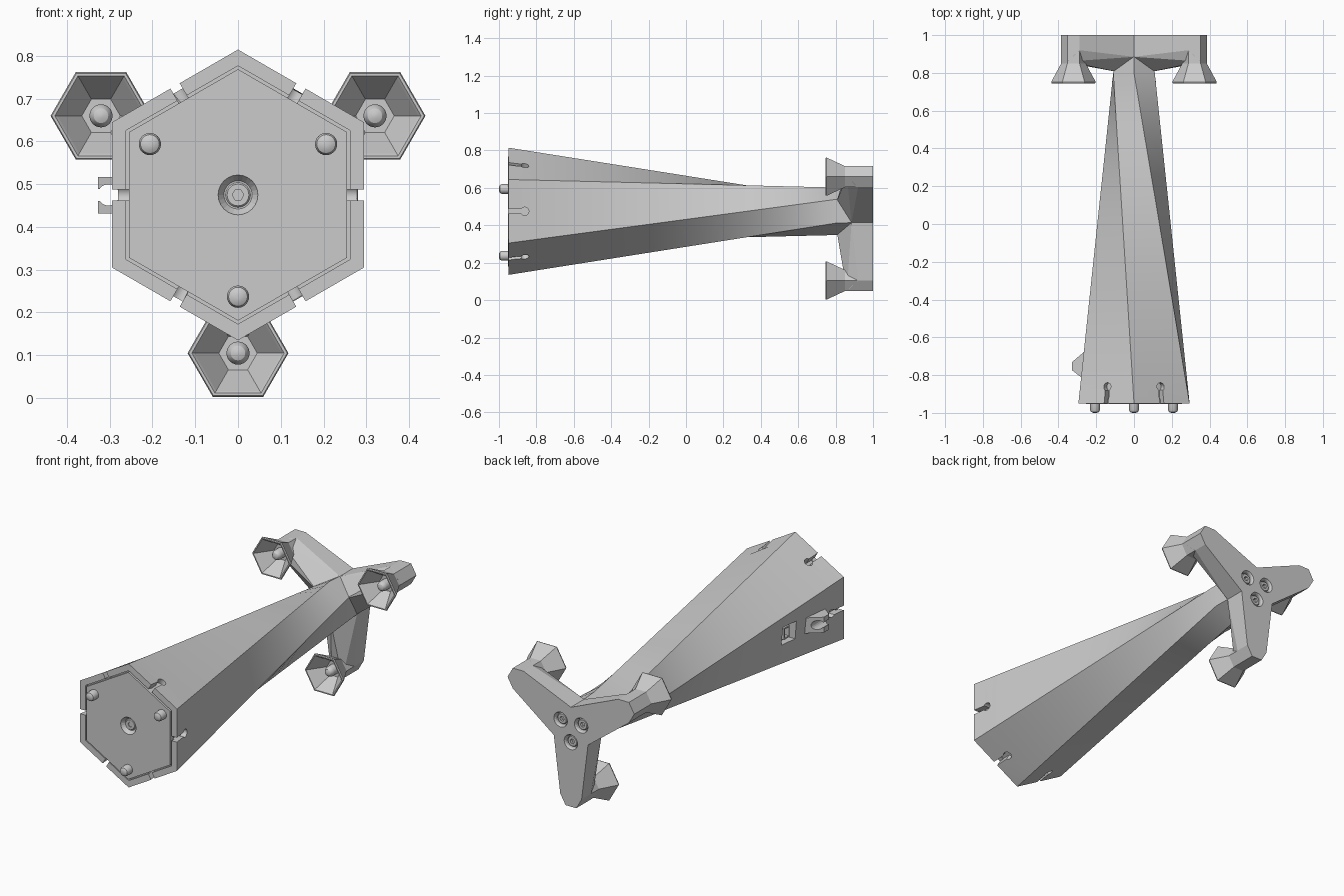
import bpy, bmesh
from math import sin, cos, radians
from mathutils import Vector, Matrix

if "Cube" in bpy.data.objects:
    bpy.data.objects.remove(bpy.data.objects["Cube"])

CZ = 0.475                      # height of the long axis
GREEN = bpy.data.materials.new("green_board")
GREEN.diffuse_color = (0.05, 0.45, 0.12, 1)
GREEN.use_nodes = True
GREEN.node_tree.nodes["Principled BSDF"].inputs["Base Color"].default_value = GREEN.diffuse_color


def finish(name, bm, smooth=False):
    bmesh.ops.recalc_face_normals(bm, faces=bm.faces)
    me = bpy.data.meshes.new(name)
    bm.to_mesh(me)
    bm.free()
    ob = bpy.data.objects.new(name, me)
    bpy.context.collection.objects.link(ob)
    if smooth:
        smooth_obj(ob)
    return ob


def smooth_obj(ob):
    bpy.ops.object.select_all(action='DESELECT')
    ob.select_set(True)
    bpy.context.view_layer.objects.active = ob
    bpy.ops.object.shade_smooth_by_angle(angle=radians(30))


def loft(name, rings, smooth=False):
    """Skin a list of equal-length point rings and cap both ends."""
    bm = bmesh.new()
    vs = [[bm.verts.new(p) for p in ring] for ring in rings]
    n = len(vs[0])
    for a, b in zip(vs, vs[1:]):
        for i in range(n):
            bm.faces.new((a[i], a[(i + 1) % n], b[(i + 1) % n], b[i]))
    bm.faces.new(vs[0])
    bm.faces.new(vs[-1])
    return finish(name, bm, smooth)


def ring(y, r, n=6, rot=0, cx=0, cz=CZ):
    return [Vector((cx + r * cos(radians(rot + 360 * i / n)), y,
                    cz + r * sin(radians(rot + 360 * i / n)))) for i in range(n)]


def lathe(name, prof, n=24, rot=0, cx=0, cz=CZ, smooth=True):
    """Turn (y, radius) points about an axis parallel to y."""
    return loft(name, [ring(y, r, n, rot, cx, cz) for y, r in prof], smooth)


def box(name, lo, hi):
    bm = bmesh.new()
    lo, hi = Vector(lo), Vector(hi)
    bmesh.ops.create_cube(bm, size=1, matrix=Matrix.Translation((lo + hi) / 2)
                          @ Matrix.Diagonal((*(hi - lo), 1)))
    return finish(name, bm)


def spin(ob, deg):
    """Rotate an object's mesh about the long axis."""
    ob.data.transform(Matrix.Translation((0, 0, CZ)) @ Matrix.Rotation(-radians(deg), 4, 'Y')
                      @ Matrix.Translation((0, 0, -CZ)))
    return ob


def cut(ob, *cutters):
    for c in cutters:
        c.hide_render = True
        m = ob.modifiers.new("cut", 'BOOLEAN')
        m.operation, m.solver, m.object = 'DIFFERENCE', 'EXACT', c
    bpy.context.view_layer.update()
    dg = bpy.context.evaluated_depsgraph_get()
    me = bpy.data.meshes.new_from_object(ob.evaluated_get(dg))
    ob.modifiers.clear()
    ob.data = me
    for c in cutters:
        bpy.data.objects.remove(c)


def polar(r, deg):
    return r * cos(radians(deg)), CZ + r * sin(radians(deg))


def screw(name, cx, cz, y, d, r):
    """Rounded screw head with a hex socket; d is the outward y direction."""
    s = lathe(name, [(y - d * 0.03, r), (y - d * 0.005, r), (y, r * 0.85)], cx=cx, cz=cz)
    cut(s, lathe("socket", [(y - d * 0.015, r * 0.45), (y + d * 0.01, r * 0.45)], 6, 0, cx, cz, False))


# twisted hexagonal body: each corner runs straight to one 60 degrees further round
front, back = ring(-0.95, 0.34, rot=30), ring(0.80, 0.127, rot=90)
rings = [[a.lerp(b, k / 24) for a, b in zip(front, back)] for k in range(25)]
rings.append(ring(0.90, 0.12, rot=90))
body = loft("twisted_body", rings)

# six keyhole slots, the front plate recess and the socket opening
cutters = [lathe("recess", [(-0.97, 0.302), (-0.93, 0.302)], 6, 30, smooth=False)]
for k in range(6):
    cutters.append(spin(box("slot", (0.25, -0.97, CZ - 0.0125), (0.33, -0.86, CZ + 0.0125)), 60 * k))
    hole = lathe("slot_end", [(-0.33, 0.022), (-0.25, 0.022)], 20, cz=0, smooth=False)
    hole.data.transform(Matrix.Translation((0, -0.862, CZ)) @ Matrix.Rotation(radians(90), 4, 'Z'))
    cutters.append(spin(hole, 60 * k))
cutters.append(box("opening", (-0.33, -0.60, CZ - 0.05), (-0.17, -0.50, CZ + 0.05)))
cut(body, *cutters)
smooth_obj(body)

# circuit board and socket inside the opening
board = box("circuit_board", (-0.20, -0.599, CZ - 0.049), (-0.19, -0.501, CZ + 0.049))
board.data.materials.append(GREEN)
port = box("port", (-0.228, -0.575, CZ - 0.032), (-0.195, -0.525, CZ + 0.032))
cut(port, box("port_hole", (-0.24, -0.567, CZ - 0.024), (-0.205, -0.533, CZ + 0.024)))

# front plate with countersunk screw
plate = lathe("front_plate", [(-0.953, 0.294), (-0.925, 0.294)], 6, 30, smooth=False)
cut(plate, lathe("countersink", [(-0.96, 0.048), (-0.950, 0.046), (-0.932, 0.033)], smooth=False))
screw("plate_screw", 0, CZ, -0.936, -1, 0.030)

# three rounded studs on the plate
for a in (30, 150, 270):
    x, z = polar(0.238, a)
    lathe("front_stud", [(-0.94, 0.026), (-0.985, 0.026), (-0.994, 0.022),
                         (-0.999, 0.013), (-1.0, 0.004)], cx=x, cz=z)

# cable clip on the left face
wedge = [(-0.25, -0.835), (-0.327, -0.775), (-0.327, -0.73), (-0.25, -0.665)]
clip = loft("cable_clip", [[(x, y, z) for x, y in wedge] for z in (0.432, 0.517)])
cut(clip, lathe("channel", [(-0.9, 0.025), (-0.6, 0.025)], 20, cx=-0.303, smooth=False),
    box("mouth", (-0.36, -0.9, CZ - 0.014), (-0.303, -0.6, CZ + 0.014)))

# rear stand: three arms tiling 120 degrees each, with a hex cup at every tip
for a in (30, 150, 270):
    pts = [(0, 0, 1.0), (0, 0, 0.80), (0.10, 0, 0.805), (0.31, 0, 0.868)]
    for s in (-1, 1):
        pts += [(0.06, s * 0.104, 1.0), (0.06, s * 0.104, 0.885)]
    for k in range(6):
        u, w = 0.37 + 0.065 * cos(radians(30 + 60 * k)), 0.065 * sin(radians(30 + 60 * k))
        pts.append((u, w, 1.0))
        pts.append((u, w, 0.92 if u < 0.38 else 0.86))
    bm = bmesh.new()
    for u, w, y in pts:
        bm.verts.new((u, y, CZ + w))
    h = bmesh.ops.convex_hull(bm, input=bm.verts)
    bmesh.ops.delete(bm, geom=list({v for v in h["geom_interior"] if isinstance(v, bmesh.types.BMVert)}),
                     context='VERTS')
    bmesh.ops.dissolve_limit(bm, angle_limit=radians(1), verts=bm.verts, edges=bm.edges)
    arm = spin(finish("stand_arm", bm), a)

    # counterbored screw near the hub
    x, z = polar(0.072, a)
    cut(arm, lathe("bore", [(0.965, 0.036), (0.99, 0.036), (1.01, 0.046)], cx=x, cz=z, smooth=False))
    screw("stand_screw", x, z, 0.988, 1, 0.030)

    # hollow cup with a ball-ended pin
    x, z = polar(0.37, a)
    lathe("cup", [(0.93, 0.064), (0.85, 0.065), (0.752, 0.118), (0.745, 0.115),
                  (0.745, 0.108), (0.752, 0.102), (0.835, 0.045)], 6, 0, x, z, False)
    lathe("cup_pin", [(0.86, 0.027), (0.80, 0.027), (0.788, 0.024),
                      (0.779, 0.017), (0.775, 0.006)], cx=x, cz=z)
